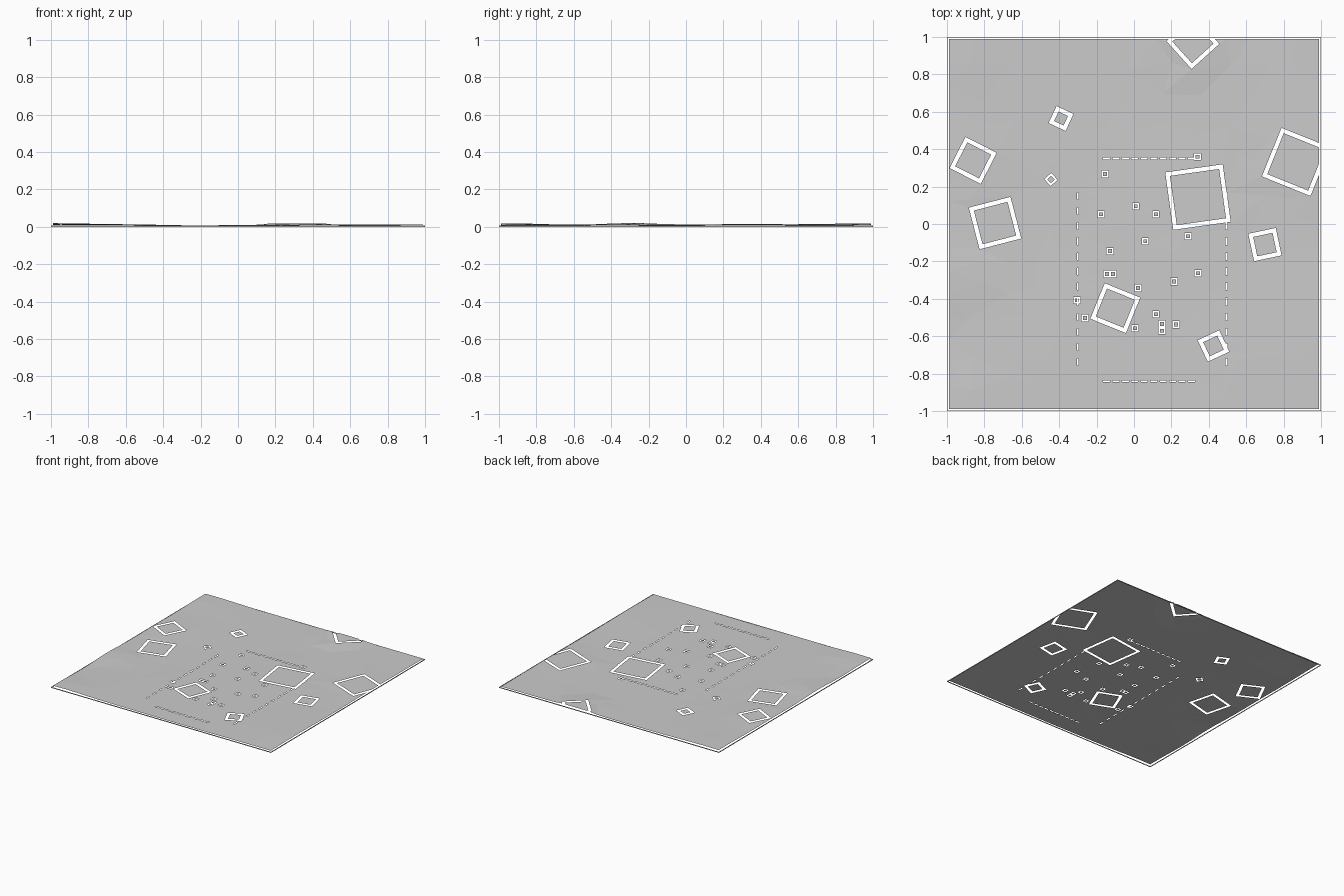
import bpy, bmesh, math, random
from mathutils import Vector
from mathutils.geometry import delaunay_2d_cdt

if "Cube" in bpy.data.objects:
    bpy.data.objects.remove(bpy.data.objects["Cube"])

random.seed(4)
EDGE = 0.989      # inner sheet reaches here, the rim sits just outside
GAP = 0.022       # width of the slots around the plots

# plots: x, y, side, angle
PLOTS = [(-0.86, 0.34, 0.187, -27), (-0.743, 0.005, 0.23, 14.5), (-0.39, 0.564, 0.1, -25),
         (-0.444, 0.238, 0.05, 42), (0.342, 0.144, 0.31, 8), (0.866, 0.332, 0.28, -22),
         (0.70, -0.11, 0.15, 12), (-0.10, -0.45, 0.205, -22), (0.425, -0.652, 0.127, 25),
         (0.315, 0.97, 0.2, 42)]

# small square markers: x, y
MARKS = [(0.34, 0.36), (-0.155, 0.267), (-0.176, 0.052), (0.01, 0.095), (0.117, 0.052),
         (0.289, -0.065), (0.06, -0.092), (-0.128, -0.145), (-0.112, -0.267), (0.021, -0.342),
         (0.214, -0.307), (0.342, -0.263), (-0.305, -0.408), (-0.262, -0.503), (0.005, -0.557),
         (0.117, -0.482), (0.15, -0.535), (0.15, -0.571), (0.225, -0.537), (-0.144, -0.267)]

# bumps of the ground: x, y, height, radius
BUMPS = [(-0.98, -0.3, 0.011, 0.14), (-0.9, -0.92, 0.01, 0.16), (0.31, 0.98, 0.01, 0.13),
         (-0.9, 0.92, 0.009, 0.2), (0.95, 0.35, 0.004, 0.2), (0.95, -0.65, 0.004, 0.2),
         (-0.85, 0.34, 0.005, 0.2)]


def height(x, y):
    z = 0.009 + 0.0015 * math.sin(5 * x + 1) * math.cos(4 * y)
    for bx, by, h, r in BUMPS:
        z += h * math.exp(-((x - bx) ** 2 + (y - by) ** 2) / (2 * r * r))
    return z


class Rect:
    """Turned rectangle with a point test."""
    def __init__(self, x, y, w, d, angle=0):
        self.x, self.y, self.w, self.d = x, y, w / 2, d / 2
        self.c, self.s = math.cos(math.radians(angle)), math.sin(math.radians(angle))

    def corners(self):
        return [Vector((self.x + a * self.w * self.c - b * self.d * self.s,
                        self.y + a * self.w * self.s + b * self.d * self.c))
                for a, b in ((-1, -1), (1, -1), (1, 1), (-1, 1))]

    def has(self, p, e=0.0):
        dx, dy = p[0] - self.x, p[1] - self.y
        return (abs(dx * self.c + dy * self.s) < self.w + e and
                abs(-dx * self.s + dy * self.c) < self.d + e)


frames, slots = [], []
for x, y, side, ang in PLOTS:
    inner = side - 2 * min(GAP, side * 0.22)
    frames.append((Rect(x, y, side, side, ang), Rect(x, y, inner, inner, ang)))
big = list(frames)
for x, y in MARKS:
    frames.append((Rect(x, y, 0.036, 0.036), Rect(x, y, 0.02, 0.02)))

# dashed lines around the middle field
for y in (0.35, -0.84):
    slots += [Rect(-0.147 + i * 0.0505, y, 0.036, 0.009) for i in range(10)]
for x in (-0.30, 0.495):
    slots += [Rect(x, 0.15 - i * 0.0808, 0.009, 0.038) for i in range(12)]

# outlines and loose ground points
pts, edges = [], []


def loop(cs):
    n = len(pts)
    pts.extend(cs)
    edges.extend((n + i, n + (i + 1) % len(cs)) for i in range(len(cs)))


N = 16
border = []
for k in range(4):
    for i in range(N):
        a, b = -EDGE + 2 * EDGE * i / N, -EDGE
        for _ in range(k):
            a, b = -b, a
        border.append(Vector((a, b)))
loop(border)
for outer, inner in frames:
    loop(outer.corners())
    loop(inner.corners())
for s in slots:
    loop(s.corners())
for i in range(11):
    for j in range(11):
        p = Vector((-0.85 + 0.17 * i + random.uniform(-.05, .05),
                    -0.85 + 0.17 * j + random.uniform(-.05, .05)))
        if not any(o.has(p, 0.03) for o, _ in frames) and max(abs(p.x), abs(p.y)) < 0.96:
            pts.append(p)

verts, _, tris, *_ = delaunay_2d_cdt(pts, edges, [], 0, 1e-5)


def level(p):
    # plots lie nearly flat
    for o, _ in big:
        if o.has(p, 0.002):
            return height(o.x, o.y)
    return height(p[0], p[1])


def make(name, faces):
    bm = bmesh.new()
    made = {}
    for f in faces:
        for i in f:
            if i not in made:
                made[i] = bm.verts.new((verts[i].x, verts[i].y, level(verts[i])))
        bm.faces.new([made[i] for i in f])
    me = bpy.data.meshes.new(name)
    bmesh.ops.recalc_face_normals(bm, faces=bm.faces)
    if sum(f.normal.z for f in bm.faces) < 0:
        bmesh.ops.reverse_faces(bm, faces=bm.faces)
    bm.to_mesh(me)
    bm.free()
    bpy.context.collection.objects.link(bpy.data.objects.new(name, me))


ground, pads = [], []
for f in tris:
    c = sum((verts[i] for i in f), Vector((0, 0))) / len(f)
    if max(abs(c.x), abs(c.y)) > EDGE or any(s.has(c) for s in slots):
        continue
    if any(o.has(c) and not i.has(c) for o, i in frames):
        continue
    (pads if any(i.has(c) for _, i in frames) else ground).append(f)
make("ground_sheet", ground)
make("plot_pads", pads)

# thin rim around the sheet
for k, (x, y, sx, sy) in enumerate(((0, -0.998, 2, 0.004), (0, 0.998, 2, 0.004),
                                    (-0.998, 0, 0.004, 1.992), (0.998, 0, 0.004, 1.992))):
    bpy.ops.mesh.primitive_cube_add(size=1, location=(x, y, 0.003))
    rim = bpy.context.object
    rim.name = "edge_rim_%d" % (k + 1)
    rim.scale = (sx, sy, 0.006)
